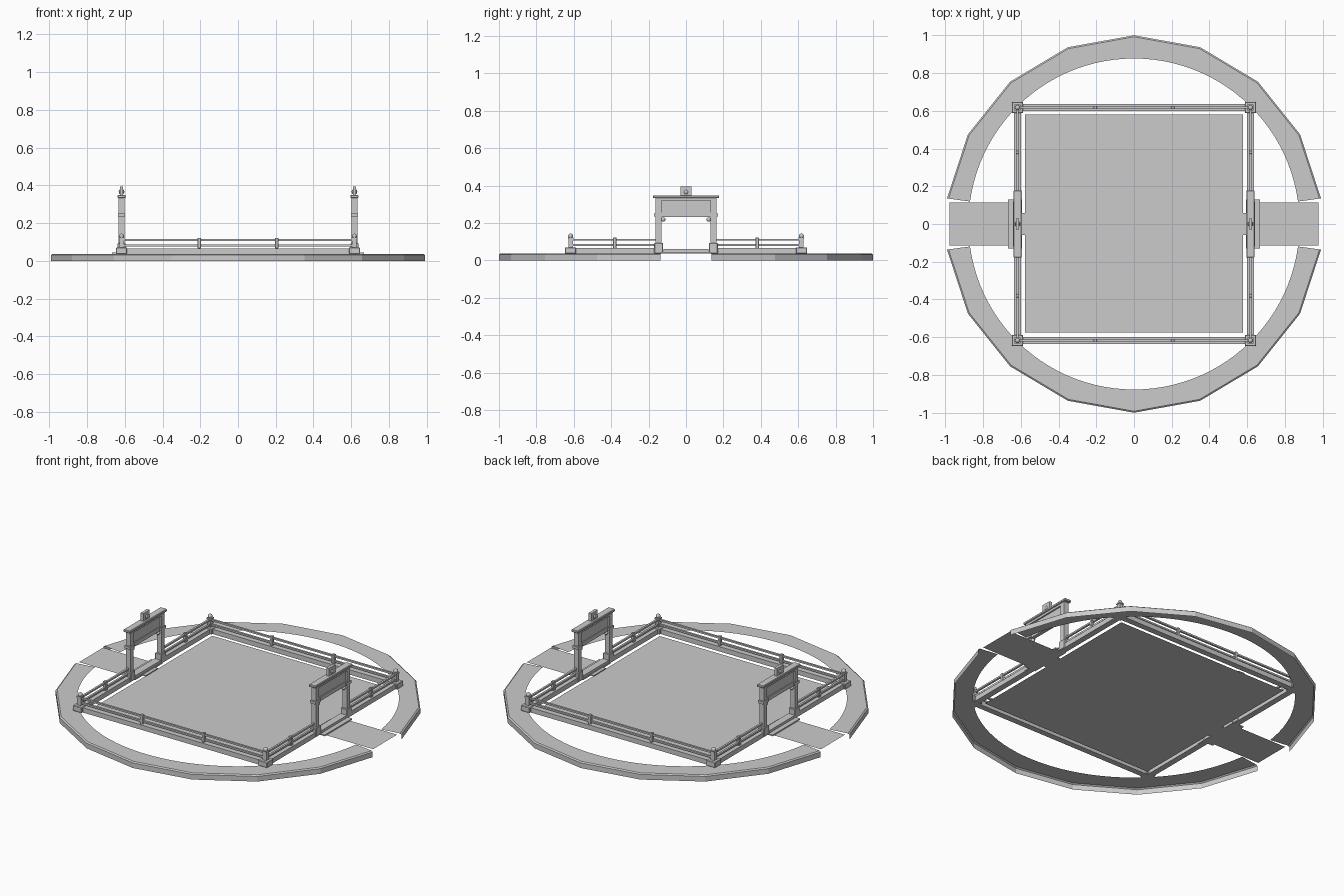
import bpy, bmesh
from math import radians, cos, sin
from mathutils import Vector

if "Cube" in bpy.data.objects:
    bpy.data.objects.remove(bpy.data.objects["Cube"])

P = 0.617   # fence line
G = 0.037   # ground level


def finish(name, bm, smooth=False):
    me = bpy.data.meshes.new(name)
    bm.to_mesh(me)
    bm.free()
    ob = bpy.data.objects.new(name, me)
    bpy.context.collection.objects.link(ob)
    if smooth:
        for p in me.polygons:
            p.use_smooth = True
    return ob


def box(name, x0, x1, y0, y1, z0, z1, bevel=0.0):
    bm = bmesh.new()
    bmesh.ops.create_cube(bm, size=1)
    for v in bm.verts:
        v.co = Vector(((x0 + x1) / 2 + v.co.x * (x1 - x0),
                       (y0 + y1) / 2 + v.co.y * (y1 - y0),
                       (z0 + z1) / 2 + v.co.z * (z1 - z0)))
    if bevel:
        bmesh.ops.bevel(bm, geom=bm.edges[:], offset=bevel, segments=1, affect='EDGES')
    return finish(name, bm)


def block(name, x, y, hx, hy, z0, z1, bevel=0.0):
    return box(name, x - hx, x + hx, y - hy, y + hy, z0, z1, bevel)


def ball(name, x, y, z, r):
    bm = bmesh.new()
    bmesh.ops.create_uvsphere(bm, u_segments=12, v_segments=8, radius=r)
    bmesh.ops.translate(bm, verts=bm.verts[:], vec=(x, y, z))
    return finish(name, bm, True)


def sheet(name, x0, x1, y0, y1, z):
    bm = bmesh.new()
    bm.faces.new([bm.verts.new(c) for c in
                  ((x0, y0, z), (x1, y0, z), (x1, y1, z), (x0, y1, z))])
    return finish(name, bm)


def half_ring(name, sy):
    # eight straight outer sides with a hanging skirt, round inner edge
    a0, n, sub = 7.8, 8, 6
    step = (180 - 2 * a0) / n
    bm = bmesh.new()
    rows = []
    for i in range(n * sub + 1):
        k, t = min(i // sub, n - 1), 0
        t = i / sub - k
        a, b = radians(a0 + k * step), radians(a0 + (k + 1) * step)
        out = Vector((cos(a), sin(a))).lerp(Vector((cos(b), sin(b))), t)
        ang = radians(a0 + i / sub * step)
        inn = Vector((cos(ang), sin(ang))) * 0.877
        pts = [(out, 0), (out, G - 0.006), (out * 0.992, G), (inn, G)]
        rows.append([bm.verts.new((p.x, p.y * sy, z)) for p, z in pts])
    for r, s in zip(rows, rows[1:]):
        for j in range(3):
            bm.faces.new((r[j], s[j], s[j + 1], r[j + 1]))
    bmesh.ops.recalc_face_normals(bm, faces=bm.faces[:])
    if sum(f.normal.z for f in bm.faces) < 0:
        bmesh.ops.reverse_faces(bm, faces=bm.faces[:])
    finish(name, bm)


# Ground surfaces
half_ring("ring_path_back", 1)
half_ring("ring_path_front", -1)
sheet("court_floor", -0.577, 0.577, -0.575, 0.58, G)

# Front and back fences
for s in (-1, 1):
    y = s * P
    block("long_plinth", 0, y, 0.6, 0.018, G, 0.066)
    for z in (0.082, 0.111):
        block("long_rail", 0, y, P, 0.006, z - 0.005, z + 0.005)
    for x in (-0.205, 0.205):
        block("fence_post", x, y, 0.009, 0.009, 0.066, 0.122, 0.002)

# Corner posts
for sx in (-1, 1):
    for sy in (-1, 1):
        x, y = sx * P, sy * P
        block("corner_base", x, y, 0.03, 0.03, G, 0.07, 0.003)
        block("corner_post", x, y, 0.012, 0.012, 0.07, 0.122)
        block("corner_cap", x, y, 0.015, 0.015, 0.116, 0.123)
        ball("corner_ball", x, y, 0.131, 0.013)

# Sides: fences, gates, steps
for sx in (-1, 1):
    x = sx * P
    for sy in (-1, 1):
        block("side_plinth", x, sy * 0.365, 0.018, 0.225, G, 0.066)
        for z in (0.082, 0.111):
            block("side_rail", x, sy * 0.383, 0.006, 0.233, z - 0.005, z + 0.005)
        block("fence_post", x, sy * 0.38, 0.009, 0.009, 0.066, 0.122, 0.002)
        block("gate_pillar_base", x, sy * 0.146, 0.021, 0.024, G, 0.094, 0.003)
        block("gate_pillar", x, sy * 0.147, 0.015, 0.015, 0.094, 0.335)
        block("gate_collar", x, sy * 0.147, 0.019, 0.025, 0.234, 0.25)
        ball("gate_lamp", x, sy * 0.122, 0.219, 0.012)
    # gate top
    block("gate_roof", x, 0, 0.022, 0.177, 0.333, 0.348, 0.003)
    block("gate_top_beam", x, 0, 0.015, 0.16, 0.32, 0.335)
    block("gate_low_beam", x, 0, 0.011, 0.147, 0.232, 0.256)
    block("gate_panel", x, 0, 0.006, 0.132, 0.25, 0.325)
    block("gate_crest", x, 0, 0.009, 0.03, 0.348, 0.395)
    ball("crest_ball", x, 0, 0.366, 0.015)
    # steps and approach
    box("low_step", *sorted((sx * 0.593, sx * 0.668)), -0.13, 0.13, G, 0.045)
    box("threshold", *sorted((sx * 0.597, sx * 0.64)), -0.12, 0.12, 0.045, 0.06)
    box("inner_step", *sorted((sx * 0.573, sx * 0.6)), -0.058, 0.058, G, 0.043)
    sheet("approach", *sorted((sx * 0.6, sx * 0.978)), -0.113, 0.115, G - 0.001)
